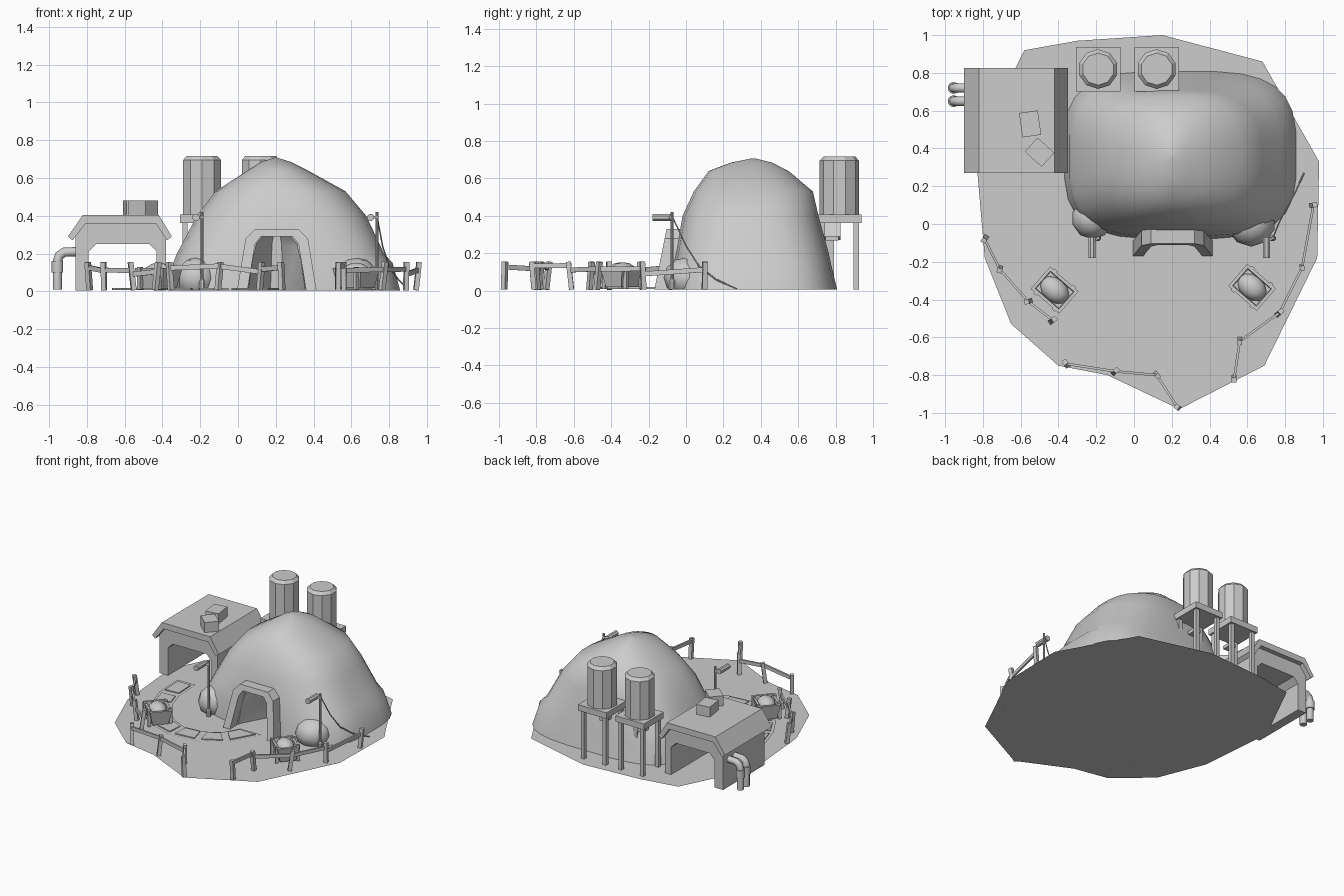
import bpy, bmesh, math, random
from mathutils import Vector, Matrix

if "Cube" in bpy.data.objects:
    bpy.data.objects.remove(bpy.data.objects["Cube"])

random.seed(4)
grey = bpy.data.materials.new("plain_grey")
grey.diffuse_color = (0.604, 0.604, 0.604, 1)
grey.use_nodes = True
grey.node_tree.nodes["Principled BSDF"].inputs["Base Color"].default_value = grey.diffuse_color


def finish(name, bm, smooth=None):
    bmesh.ops.recalc_face_normals(bm, faces=bm.faces)
    me = bpy.data.meshes.new(name)
    bm.to_mesh(me)
    bm.free()
    ob = bpy.data.objects.new(name, me)
    bpy.context.collection.objects.link(ob)
    me.materials.append(grey)
    if smooth:
        shade(ob, smooth)
    return ob


def shade(ob, angle):
    bpy.ops.object.select_all(action='DESELECT')
    ob.select_set(True)
    bpy.context.view_layer.objects.active = ob
    bpy.ops.object.shade_smooth_by_angle(angle=math.radians(angle))


def loft(bm, rings, caps=True):
    """Join closed rings of equal length with quads."""
    vs = [[bm.verts.new(p) for p in r] for r in rings]
    n = len(rings[0])
    for a, b in zip(vs, vs[1:]):
        for i in range(n):
            j = (i + 1) % n
            bm.faces.new((a[i], a[j], b[j], b[i]))
    if caps:
        bm.faces.new(vs[0])
        bm.faces.new(vs[-1])


def box(bm, c, size, rot=None, taper=1.0):
    m = Matrix.Translation(c) @ (rot or Matrix()).to_4x4()
    x, y, z = (s / 2 for s in size)
    sq = ((-1, -1), (1, -1), (1, 1), (-1, 1))
    loft(bm, [[m @ Vector((i * x * k, j * y * k, h)) for i, j in sq]
              for h, k in ((-z, taper), (z, 1))])


def beam(bm, a, b, w, h):
    a, b = Vector(a), Vector(b)
    box(bm, (a + b) / 2, (w, h, (b - a).length), (b - a).to_track_quat('Z', 'Y').to_matrix())


def tube(name, paths, r):
    cu = bpy.data.curves.new(name, 'CURVE')
    cu.dimensions, cu.bevel_depth, cu.bevel_resolution = '3D', r, 2
    cu.use_fill_caps = True
    for pts in paths:
        sp = cu.splines.new('POLY')
        sp.points.add(len(pts) - 1)
        for q, p in zip(sp.points, pts):
            q.co = (*p, 1)
    cu.materials.append(grey)
    ob = bpy.data.objects.new(name, cu)
    bpy.context.collection.objects.link(ob)


def circle(c, r, z, n):
    return [(c[0] + r * math.cos((i + .5) * math.tau / n),
             c[1] + r * math.sin((i + .5) * math.tau / n), z) for i in range(n)]


# ground sheet
bm = bmesh.new()
outline = [(.15, 1), (.68, .86), (.98, .33), (.97, -.18), (.69, -.75), (.24, -.98), (-.14, -.8),
           (-.4, -.75), (-.65, -.53), (-.79, -.18), (-.84, .4), (-.63, .82), (-.58, .92), (-.3, .97)]
bm.faces.new([bm.verts.new((x, y, .005)) for x, y in outline])
finish("ground", bm)

# domed house: z, x range, y range, squareness
levels = [(0, -.37, .86, -.08, .81, 3.4), (.15, -.345, .82, -.065, .775, 3.4),
          (.2, -.325, .775, -.055, .765, 3.2), (.4, -.22, .68, -.02, .71, 2.8),
          (.53, -.12, .57, .04, .68, 2.5), (.64, .05, .37, .12, .55, 2.1),
          (.685, .12, .28, .24, .46, 2), (.708, .195, .205, .355, .365, 2)]


def dome_ring(z, x0, x1, y0, y1, p):
    out = []
    for i in range(28):
        t = (i + .5) * math.tau / 28
        c, s = math.cos(t), math.sin(t)
        x = math.copysign(abs(c) ** (2 / p), c)
        y = math.copysign(abs(s) ** (2 / p), s)
        out.append(((x0 + x1) / 2 + x * (x1 - x0) / 2, (y0 + y1) / 2 + y * (y1 - y0) / 2, max(z, .006)))
    return out


bm = bmesh.new()
loft(bm, [dome_ring(*l) for l in levels])
dome = finish("dome_house", bm)

# doorway recess narrowing inwards
inner = [(-.155, -.02), (-.115, .25), (-.085, .29), (.085, .29), (.115, .25), (.155, -.02)]
bm = bmesh.new()
loft(bm, [[(.205 + x * k, y, z) for x, z in inner] for y, k in ((-.3, 1), (-.06, 1), (.16, .22))])
cutter = finish("door_cutter", bm)
mod = dome.modifiers.new("door", 'BOOLEAN')
mod.operation, mod.object, mod.solver = 'DIFFERENCE', cutter, 'EXACT'
dg = bpy.context.evaluated_depsgraph_get()
dome.data = bpy.data.meshes.new_from_object(dome.evaluated_get(dg))
dome.modifiers.clear()
bpy.data.objects.remove(cutter)
shade(dome, 38)

# low bulges beside the door
bm = bmesh.new()
for x, y, r in ((-.22, .03, .11), (.62, .01, .13)):
    bmesh.ops.create_uvsphere(bm, u_segments=10, v_segments=6, radius=1, matrix=Matrix.Translation((x, y, .07))
                              @ Matrix.Diagonal((r, r, .11, 1)))
bmesh.ops.bisect_plane(bm, geom=bm.verts[:] + bm.edges[:] + bm.faces[:], plane_co=(0, 0, .006),
                       plane_no=(0, 0, -1), clear_outer=True)
finish("wall_bulges", bm, 40)

# leaning door arch
outer = [(-.21, .006), (-.165, .28), (-.115, .33), (.115, .33), (.165, .28), (.21, .006)]
inside = [(x, max(z, .006)) for x, z in inner]
bm = bmesh.new()
rows = []
for (xo, zo), (xi, zi) in zip(outer, inside):
    rows.append([(.205 + x, -.17 + .2 * z + d, z) for x, z, d in
                 ((xo, zo, 0), (xo, zo, .08), (xi, zi, .08), (xi, zi, 0))])
loft(bm, rows)
finish("door_arch", bm)

# open-ended shed with chamfered roof
walls = [(-.86, .005), (-.86, .33), (-.8, .37), (-.44, .37), (-.38, .33), (-.38, .005),
         (-.43, .005), (-.43, .21), (-.47, .25), (-.75, .25), (-.79, .21), (-.79, .005)]
roof = [(-.9, .29), (-.82, .405), (-.42, .405), (-.35, .29), (-.375, .27), (-.435, .36), (-.805, .36), (-.875, .27)]
for name, prof, y0, y1 in (("shed_walls", walls, .3, .79), ("shed_roof", roof, .27, .825)):
    bm = bmesh.new()
    loft(bm, [[(x, y, z) for x, z in prof] for y in (y0, y1)])
    finish(name, bm)
bm = bmesh.new()
box(bm, (-.55, .53, .44), (.1, .13, .08), Matrix.Rotation(math.radians(8), 3, 'Z'))
box(bm, (-.5, .38, .44), (.12, .1, .08), Matrix.Rotation(math.radians(-42), 3, 'Z'))
finish("roof_boxes", bm)

# bent pipes on the shed side
tube("shed_pipes", [[(-.955, y, .01), (-.955, y, .16), (-.945, y, .19), (-.92, y, .207), (-.85, y, .21)]
                    for y in (.65, .72)], .025)
bm = bmesh.new()
for y in (.65, .72):
    loft(bm, [circle((-.955, y), .032, z, 10) for z in (.1, .16)])
finish("pipe_collars", bm, 40)

# water tanks on legged platforms
for side, x in (("left", -.19), ("right", .12)):
    bm = bmesh.new()
    loft(bm, [circle((x, .82), r, z, 10) for r, z in ((.105, .4), (.105, .695), (.085, .717))])
    finish(side + "_tank", bm)
    bm = bmesh.new()
    box(bm, (x, .82, .385), (.235, .235, .045))
    for i in (-1, 1):
        for j in (-1, 1):
            box(bm, (x + i * .09, .82 + j * .09, .185), (.028, .028, .36))
    box(bm, (x, .78, .28), (.05, .07, .025))
    finish(side + "_tank_stand", bm)

# curved path: border strip with raised slabs
out_pts = [(-.69, .27), (-.68, .05), (-.62, -.15), (-.53, -.31), (-.4, -.43), (-.23, -.48), (-.02, -.46),
           (.16, -.36), (.29, -.13)]
in_pts = [(-.54, .27), (-.53, .06), (-.49, -.07), (-.42, -.19), (-.34, -.27), (-.22, -.325), (-.06, -.31),
          (.05, -.24), (.11, -.13)]
bm = bmesh.new()
slabs = bmesh.new()
for i in range(len(out_pts) - 1):
    quad = [Vector((*p, .012)) for p in (out_pts[i], out_pts[i + 1], in_pts[i + 1], in_pts[i])]
    bm.faces.new([bm.verts.new(p) for p in quad])
    mid = sum(quad, Vector()) / 4
    loft(slabs, [[mid + (p - mid) * .72 + Vector((0, 0, h)) for p in quad] for h in (-.004, .007)])
bmesh.ops.remove_doubles(bm, verts=bm.verts, dist=.0005)
finish("path", bm)
finish("path_slabs", slabs)

# filled crates
for side, x, y in (("left", -.42, -.35), ("right", .625, -.335)):
    rot = Matrix.Rotation(math.radians(-41), 3, 'Z')
    place = Matrix.Translation((x, y, 0)) @ rot.to_4x4()
    bm = bmesh.new()
    sq = ((-1, -1), (1, -1), (1, 1), (-1, 1))
    loft(bm, [[place @ Vector((i * a, j * b, z)) for i, j in sq] for a, b, z in
              ((.08, .055, .02), (.1, .078, .125), (.083, .061, .125), (.08, .058, .1))])
    for i in (-1, 1):
        for j in (-.5, .5):
            box(bm, place @ Vector((j * .13, i * .075, .07)), (.02, .022, .12), rot)
    finish(side + "_crate", bm)
    bm = bmesh.new()
    bmesh.ops.create_uvsphere(bm, u_segments=12, v_segments=6, radius=1,
                              matrix=place @ Matrix.Translation((0, 0, .1)) @ Matrix.Diagonal((.085, .063, .052, 1)))
    finish(side + "_crate_fill", bm, 50)

# crooked fences
fences = {"left": [(-.79, -.08), (-.71, -.24), (-.56, -.41), (-.43, -.51)],
          "front": [(-.36, -.74), (-.1, -.78), (.12, -.8), (.23, -.97)],
          "right": [(.53, -.82), (.56, -.62), (.77, -.47), (.89, -.23), (.95, .1)]}
for name, pts in fences.items():
    bm = bmesh.new()
    for x, y in pts:
        lean = [random.uniform(-.02, .02) for _ in range(2)]
        beam(bm, (x - lean[0] / 2, y - lean[1] / 2, .006), (x + lean[0] / 2, y + lean[1] / 2, .155), .026, .026)
    for a, b in zip(pts, pts[1:]):
        beam(bm, (*a, .11 + random.uniform(-.03, .03)), (*b, .12 + random.uniform(-.02, .02)), .013, .026)
    finish(name + "_fence", bm)

# lamp posts with horizontal lamps
for side, x in (("left", -.19), ("right", .735)):
    bm = bmesh.new()
    loft(bm, [circle((x, -.075), r, z, 8) for r, z in
              ((.017, .006), (.017, .05), (.008, .065), (.008, .42))])
    c = Vector((x - .033, -.125, .392))
    ring = circle((0, 0), .02, 0, 8)
    loft(bm, [[c + Vector((u, y, v)) for u, v, _ in ring] for y in (-.055, .055)])
    beam(bm, (x, -.075, .392), (x - .033, -.09, .392), .015, .015)
    finish(side + "_lamp_post", bm)

# sagging cable
tube("cable", [[(.735, -.075, .4), (.765, 0, .24), (.8, .07, .13), (.85, .16, .06), (.9, .27, .01)]], .004)
